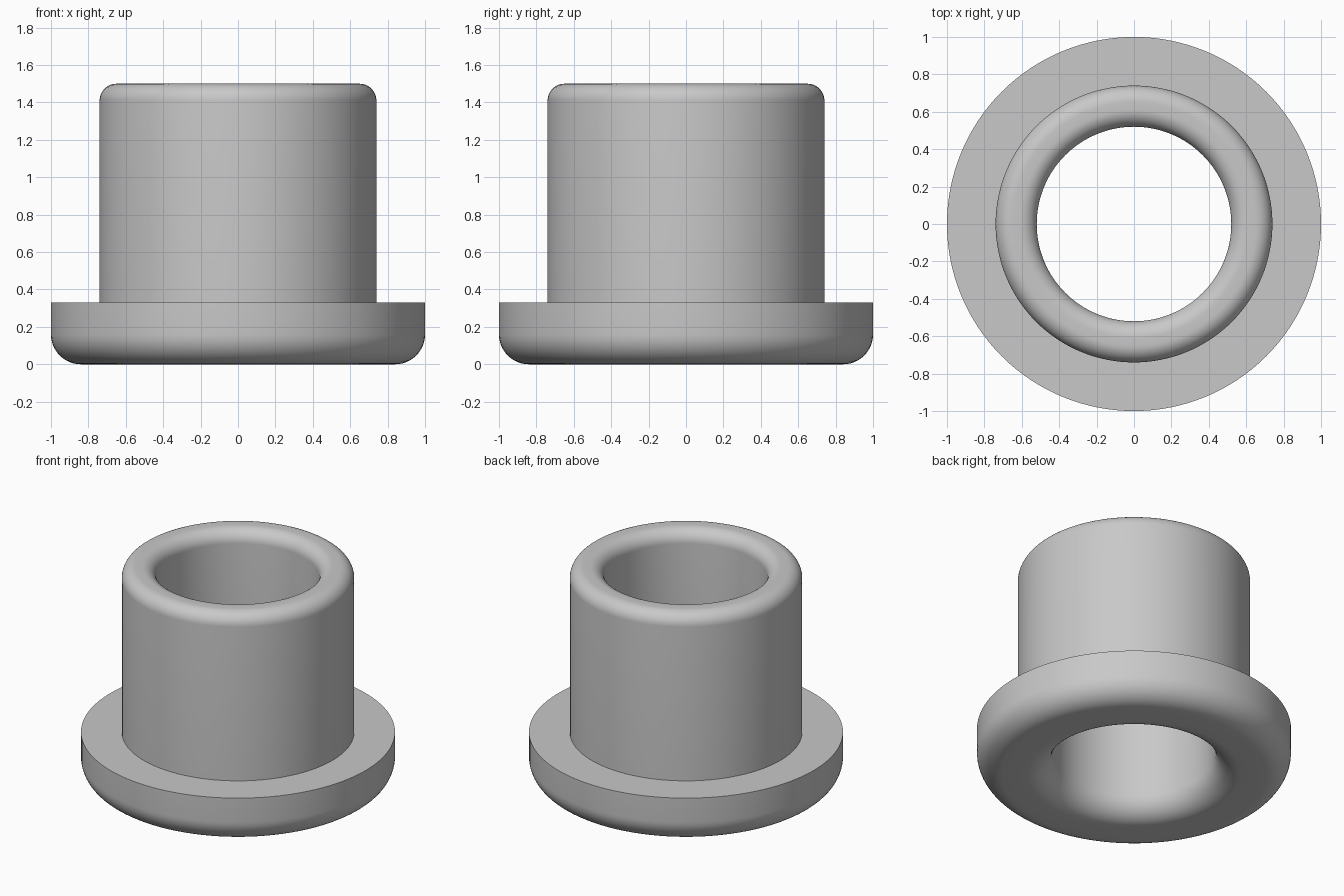
import bpy
import bmesh
import math

cube = bpy.data.objects.get("Cube")
if cube:
    bpy.data.objects.remove(cube, do_unlink=True)

SEGMENTS = 128
BORE, SLEEVE, FLANGE = 0.52, 0.74, 1.0
HEIGHT, FLANGE_TOP = 1.5, 0.33
TOP_ROUND, BASE_ROUND = 0.09, 0.16


def rounded(cx, cz, radius, start, steps=12):
    """Quarter circle of profile points, counterclockwise from start degrees."""
    angles = [math.radians(start + 90 * i / steps) for i in range(steps + 1)]
    return [(cx + radius * math.cos(a), cz + radius * math.sin(a)) for a in angles]


# Closed cross-section: base, flange, sleeve, rounded rim and bore
profile = rounded(BORE + BASE_ROUND, BASE_ROUND, BASE_ROUND, 90)
profile = [(x, BASE_ROUND * 2 - z) for x, z in reversed(profile)]
profile = [(x, z) for x, z in rounded(FLANGE - BASE_ROUND, BASE_ROUND, BASE_ROUND, 270)]
profile += [(FLANGE, FLANGE_TOP), (SLEEVE, FLANGE_TOP)]
profile += rounded(SLEEVE - TOP_ROUND, HEIGHT - TOP_ROUND, TOP_ROUND, 0)
profile += rounded(BORE + TOP_ROUND, HEIGHT - TOP_ROUND, TOP_ROUND, 90)
profile += rounded(BORE + BASE_ROUND, BASE_ROUND, BASE_ROUND, 180)

# Sweep the section around the axis
bm = bmesh.new()
rings = []
for s in range(SEGMENTS):
    a = math.tau * s / SEGMENTS
    rings.append([bm.verts.new((r * math.cos(a), r * math.sin(a), z)) for r, z in profile])
count = len(profile)
for s in range(SEGMENTS):
    here, after = rings[s], rings[(s + 1) % SEGMENTS]
    for i in range(count):
        j = (i + 1) % count
        bm.faces.new((here[i], after[i], after[j], here[j]))
bmesh.ops.recalc_face_normals(bm, faces=bm.faces)

mesh = bpy.data.meshes.new("flanged_bushing")
bm.to_mesh(mesh)
bm.free()
bushing = bpy.data.objects.new("flanged_bushing", mesh)
bpy.context.collection.objects.link(bushing)

# Plain grey finish
grey = bpy.data.materials.new("light_grey")
grey.use_nodes = True
colour = (0.58, 0.58, 0.58, 1)
grey.diffuse_color = colour
grey.node_tree.nodes["Principled BSDF"].inputs["Base Color"].default_value = colour
mesh.materials.append(grey)

# Smooth rounds with crisp flange corners
bpy.ops.object.select_all(action="DESELECT")
bushing.select_set(True)
bpy.context.view_layer.objects.active = bushing
bpy.ops.object.shade_smooth_by_angle(angle=math.radians(30))
